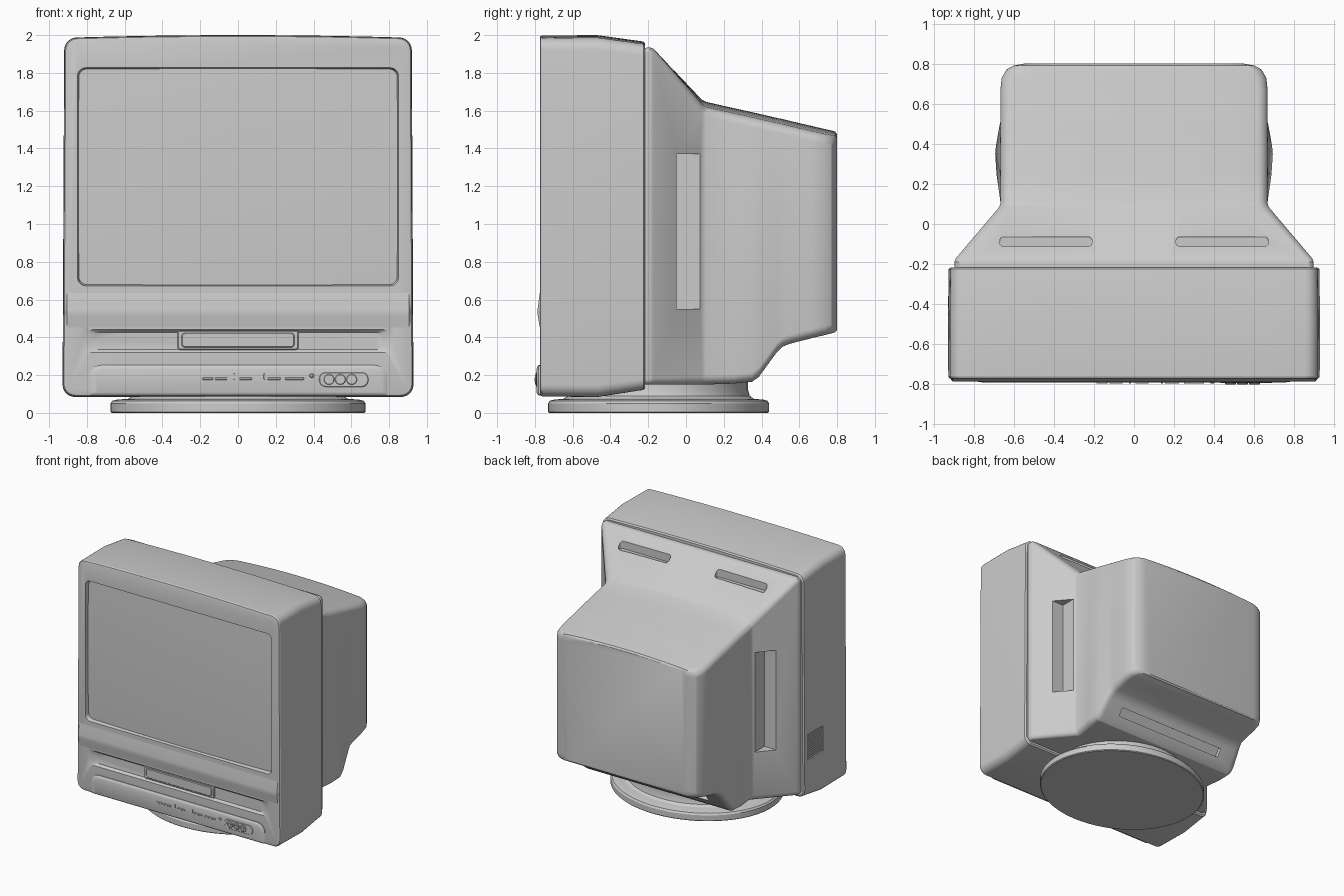
import bpy, bmesh, math
from mathutils import Vector

if "Cube" in bpy.data.objects:
    bpy.data.objects.remove(bpy.data.objects["Cube"])


def outline(y, w, zb, zt, r, k=0, flare=0, cx=0, rb=None, n=6):
    """Rounded rectangle facing y; k crowns the top, flare widens the bottom."""
    rb = r if rb is None else rb
    pts = []
    for sx, top, a0 in ((1, 1, 0), (-1, 1, 90), (-1, 0, 180), (1, 0, 270)):
        q = r if top else rb
        px, pz = sx * (w - q), (zt - q if top else zb + q)
        for i in range(n + 1):
            a = math.radians(a0 + 90 * i / n)
            pts.append((px + q * math.cos(a), pz + q * math.sin(a)))
        if (sx, top) == (1, 1):  # extra points along the crowned top
            pts += [((w - q) * (1 - i / 5), zt) for i in range(1, 10)]
    out = []
    for x, z in pts:
        t = (z - zb) / (zt - zb)
        out.append(Vector((cx + x * (1 + flare * (1 - t)), y, z - k * x * x * t)))
    return out


def finish(name, bm):
    bmesh.ops.recalc_face_normals(bm, faces=bm.faces)
    me = bpy.data.meshes.new(name)
    bm.to_mesh(me)
    bm.free()
    ob = bpy.data.objects.new(name, me)
    bpy.context.collection.objects.link(ob)
    return ob


def loft(name, sections):
    bm = bmesh.new()
    rings = [[bm.verts.new(p) for p in s] for s in sections]
    for a, b in zip(rings, rings[1:]):
        for i in range(len(a)):
            j = (i + 1) % len(a)
            bm.faces.new((a[i], a[j], b[j], b[i]))
    bm.faces.new(rings[0])
    bm.faces.new(rings[-1])
    return finish(name, bm)


def box(name, x0, x1, y0, y1, z0, z1):
    return loft(name, [[(x, y0, z0), (x, y1, z0), (x, y1, z1), (x, y0, z1)] for x in (x0, x1)])


def plate(name, cx, w, z0, z1, r, y_back, y_front, b=0.006, rb=None):
    return loft(name, [outline(y_back, w, z0, z1, r, cx=cx, rb=rb),
                       outline(y_front + b, w, z0, z1, r, cx=cx, rb=rb),
                       outline(y_front, w - b, z0 + b, z1 - b, max(r - b, .001), cx=cx,
                               rb=None if rb is None else max(rb - b, .001))])


def lathe(name, profile, centre, scale, axis='z', n=64):
    secs = []
    for r, h in profile:
        ring = []
        for i in range(n):
            a = 2 * math.pi * i / n
            u, v = r * scale[0] * math.cos(a), r * scale[1] * math.sin(a)
            ring.append(Vector(centre) + Vector((u, v, h) if axis == 'z' else (u, h, v)))
        secs.append(ring)
    return loft(name, secs)


def cut(target, cutters):
    bpy.context.view_layer.objects.active = target
    for c in cutters:
        c.hide_render = True
        m = target.modifiers.new("cut", 'BOOLEAN')
        m.operation, m.solver, m.object = 'DIFFERENCE', 'EXACT', c
        bpy.ops.object.modifier_apply(modifier=m.name)
        bpy.data.objects.remove(c)


# front bezel with screen opening, tray pocket and left speaker recess
bezel = loft("front_bezel", [outline(*s, .017, .01) for s in (
    (-.774, .903, .102, 1.985, .055), (-.771, .912, .093, 1.993, .06),
    (-.762, .918, .087, 1.998, .065), (-.47, .92, .084, 2.0, .065),
    (-.225, .916, .122, 1.966, .06), (-.216, .905, .133, 1.955, .055))])
cut(bezel, [
    loft("opening_cutter", [outline(-.80, .855, .667, 1.833, .045), outline(-.72, .838, .684, 1.816, .04)]),
    loft("pocket_cutter", [outline(-.785, .85, .31, .45, .06), outline(-.755, .77, .335, .425, .04)]),
    box("speaker_cutter", -1, -.91, -.46, -.26, .42, .63)])

# gently domed screen
bm = bmesh.new()
bmesh.ops.create_grid(bm, x_segments=24, y_segments=18, size=1)
for v in bm.verts:
    u, w = v.co.x, v.co.y
    v.co = (u * .86, -.762 + .013 * u * u + .012 * w * w, 1.25 + w * .595)
screen = finish("screen", bm)
if screen.data.polygons[0].normal.y > 0:
    screen.data.flip_normals()

# ledge under the screen
ledge = [(-.76, .66), (-.772, .65), (-.779, .60), (-.786, .545), (-.787, .53),
         (-.784, .51), (-.774, .452), (-.76, .45)]
loft("front_ledge", [[(x, max(y, lim) if lim else y, z) for y, z in ledge]
                     for x, lim in ((-.922, -.764), (-.905, 0), (.905, 0), (.922, -.764))])

# tape door
plate("tape_door_frame", 0, .32, .333, .437, .015, -.74, -.768)
plate("tape_door", 0, .30, .345, .425, .02, -.74, -.773)

# lower control panel
loft("control_panel", [outline(y, w, zb, zt, r, rb=.012) for y, w, zb, zt, r in (
    (-.75, .79, .093, .253, .07), (-.780, .79, .093, .253, .07),
    (-.787, .78, .099, .245, .065), (-.791, .755, .108, .232, .05))])
for i, (cx, w) in enumerate(((-.16, .027), (-.09, .033), (.04, .033), (.19, .035), (.30, .05))):
    plate(f"button_{i}", cx, w, .175, .188, .004, -.78, -.797, .002)
for i, cx in enumerate((-.02, .14)):
    plate(f"marker_{i}", cx, .004, .178, .208, .002, -.78, -.796, .001)
lathe("sensor", [(.012, 0), (.012, -.012), (.008, -.016)], (.39, -.78, .197), (1, 1), 'y', 16)

# input jacks
plate("jack_plate", .56, .13, .138, .215, .035, -.78, -.794, .003)
for i, cx in enumerate((.482, .542, .602)):
    lathe(f"jack_{i}", [(.028, 0), (.028, -.016), (.025, -.019), (.018, -.019), (.018, -.012),
                        (.010, -.012), (.010, -.020)], (cx, -.781, .177), (1, 1), 'y', 24)

# speaker slats on the left side
for i in range(11):
    z = .427 + i * .0185
    box(f"speaker_slat_{i}", -.922, -.90, -.462, -.258, z, z + .011)

# rear shell: loft of cross-sections from front to back
rear = loft("rear_shell", [outline(*s) for s in (
    (-.24, .897, .15, 1.93, .03), (-.19, .897, .15, 1.935, .03), (-.172, .89, .15, 1.928, .035),
    (.085, .672, .15, 1.657, .045, .06), (.105, .666, .15, 1.647, .05, .07),
    (.25, .667, .155, 1.614, .05, .07, .03), (.35, .667, .165, 1.592, .05, .07, .04),
    (.385, .667, .19, 1.584, .05, .07, .035), (.48, .667, .32, 1.562, .05, .07, .01),
    (.51, .667, .35, 1.556, .05, .07), (.55, .667, .366, 1.546, .05, .07),
    (.67, .667, .397, 1.518, .05, .07), (.73, .66, .411, 1.504, .05, .07),
    (.77, .637, .421, 1.495, .05, .07), (.79, .603, .427, 1.489, .05, .07),
    (.80, .55, .438, 1.475, .05, .07))])
cutters = []
for s in (-1, 1):
    # side grip recess and top vent slot
    cutters.append(box("grip_cutter", s * .68, s * 1.1, -.05, .075, .55, 1.37))
    slot = outline(0, .23, -.112, -.064, .02, cx=s * .44)
    cutters.append(loft("vent_cutter", [[(p.x, p.z, h) for p in slot] for h in (1.80, 2.1)]))
# long slot under the sloped back
d, nrm, c = Vector((0, .6, .8)), Vector((0, .8, -.6)), Vector((0, .44, .26))
cutters.append(loft("lower_slot_cutter", [
    [c + Vector((x, 0, 0)) + d * a + nrm * b for a, b in ((-.035, -.035), (.035, -.035), (.035, .06), (-.035, .06))]
    for x in (-.5, .5)]))
cut(rear, cutters)

# swivel base
lathe("swivel_base", [(.99, 0), (1, .006), (1, .05), (.985, .064), (.95, .07), (.86, .075),
                      (.825, .09), (.81, .12), (.81, .17)], (0, -.145, 0), (.675, .585), 'z', 72)

# smooth shading with crisp edges
bpy.ops.object.select_all(action='DESELECT')
for ob in bpy.context.scene.objects:
    ob.select_set(True)
    bpy.context.view_layer.objects.active = ob
bpy.ops.object.shade_smooth_by_angle(angle=math.radians(28))
